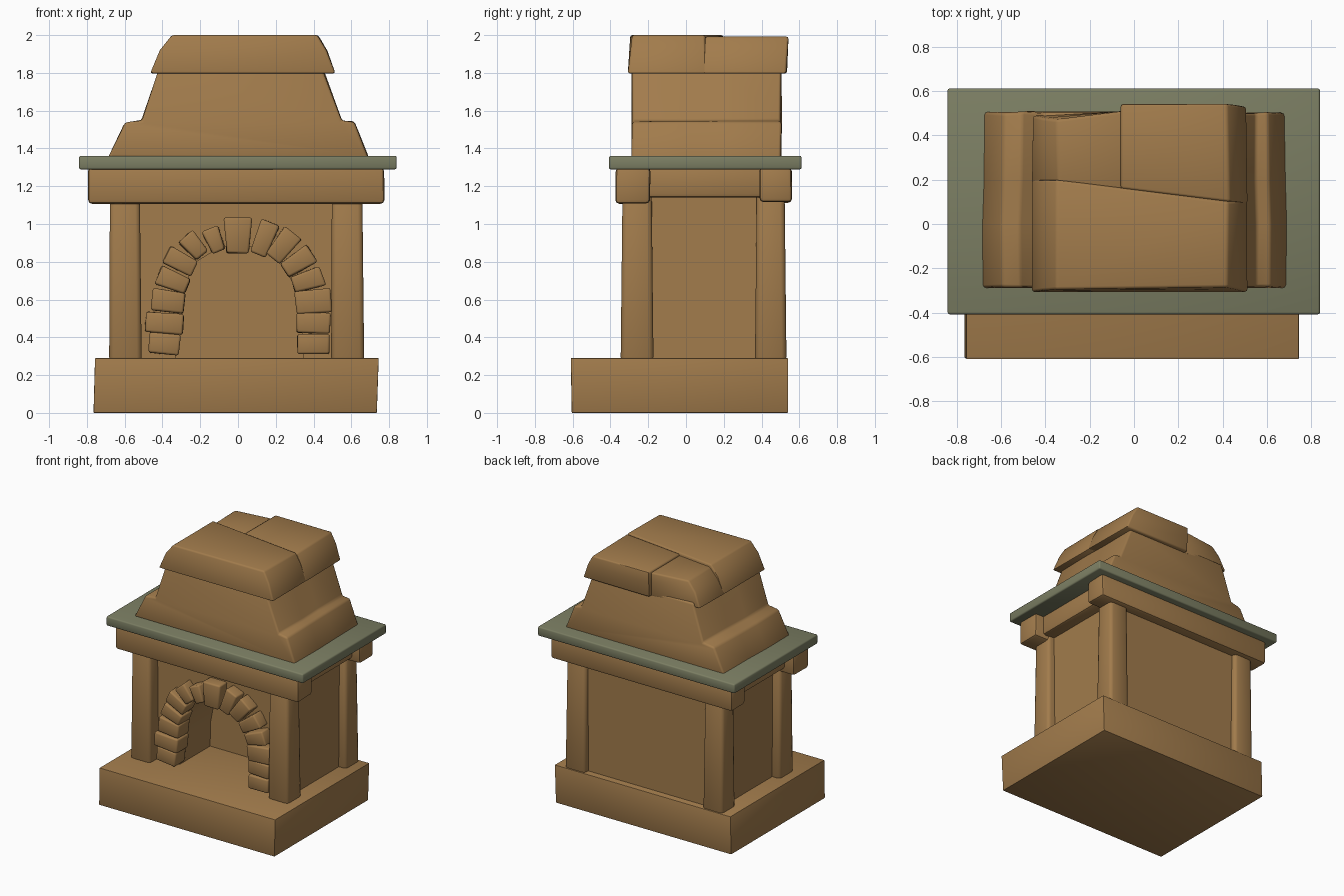
import bpy, bmesh, math, random
from mathutils import Vector

random.seed(4)


def material(name, rgb):
    m = bpy.data.materials.new(name)
    m.diffuse_color = (*rgb, 1)
    return m


BROWN = material("brown_stone", (0.36, 0.20, 0.072))
GREEN = material("grey_green_slab", (0.20, 0.21, 0.125))


def finish(name, bm, mat, bevel=0.0, segments=2, angle=40):
    bmesh.ops.recalc_face_normals(bm, faces=bm.faces)
    if bevel:
        edges = [e for e in bm.edges if e.calc_face_angle(0) > math.radians(25)]
        bmesh.ops.bevel(bm, geom=edges, offset=bevel, segments=segments,
                        profile=0.5, affect='EDGES', clamp_overlap=True)
    me = bpy.data.meshes.new(name)
    bm.to_mesh(me)
    bm.free()
    me.materials.append(mat)
    me.shade_smooth()
    me.set_sharp_from_angle(angle=math.radians(angle))
    ob = bpy.data.objects.new(name, me)
    bpy.context.collection.objects.link(ob)
    return ob


def loft(name, rings, mat, bevel=0.0, jitter=0.0, **kw):
    """Solid through a list of matching closed rings of 3D points."""
    bm = bmesh.new()
    loops = []
    for ring in rings:
        loops.append([bm.verts.new([c + random.uniform(-jitter, jitter) for c in p])
                      for p in ring])
    n = len(loops[0])
    for a, b in zip(loops, loops[1:]):
        for i in range(n):
            j = (i + 1) % n
            bm.faces.new((a[i], a[j], b[j], b[i]))
    bm.faces.new(loops[0])
    bm.faces.new(loops[-1])
    return finish(name, bm, mat, bevel, **kw)


def rect(x0, x1, y0, y1, z):
    return [(x0, y0, z), (x1, y0, z), (x1, y1, z), (x0, y1, z)]


def box(name, x0, x1, y0, y1, z0, z1, mat=BROWN, bevel=0.0, jitter=0.0, **kw):
    return loft(name, [rect(x0, x1, y0, y1, z0), rect(x0, x1, y0, y1, z1)],
                mat, bevel, jitter, **kw)


# Hearth base, slightly wider at the top
loft("hearth_base", [rect(-0.765, 0.735, -0.605, 0.54, 0.0),
                     rect(-0.757, 0.745, -0.61, 0.54, 0.29)], BROWN, 0.004)

# Firebox body: arched front part, then a solid back part
arch = [(-0.33, 0.27), (-0.325, 0.48), (-0.29, 0.66), (-0.22, 0.80), (-0.09, 0.88),
        (0.09, 0.88), (0.22, 0.81), (0.30, 0.67), (0.335, 0.48), (0.345, 0.27)]
outline = [(-0.615, 0.27)] + arch + [(0.605, 0.27), (0.605, 1.2), (-0.615, 1.2)]
loft("firebox_front", [[(x, y, z) for x, z in outline] for y in (-0.24, 0.13)], BROWN)
box("firebox_back", -0.615, 0.605, 0.13, 0.487, 0.27, 1.2)

# Corner posts, slightly tapered
for side, sx0, sx1 in (("left", -0.682, -0.51), ("right", 0.493, 0.668)):
    for end, y0, y1 in (("front", -0.346, -0.172), ("back", 0.365, 0.532)):
        loft(f"{end}_{side}_post",
             [rect(sx0, sx1, y0, y1, 0.27),
              rect(sx0 + 0.004, sx1 - 0.01, y0 + 0.01, y1 - 0.01, 1.18)],
             BROWN, 0.025, angle=60)

# Beams on the posts: long front and back beams, recessed side beams
box("front_beam", -0.793, 0.773, -0.372, -0.19, 1.109, 1.30, bevel=0.02, jitter=0.003)
box("back_beam", -0.783, 0.768, 0.39, 0.56, 1.114, 1.30, bevel=0.02, jitter=0.003)
box("left_beam", -0.71, -0.50, -0.25, 0.45, 1.14, 1.30, bevel=0.02)
box("right_beam", 0.49, 0.70, -0.25, 0.45, 1.14, 1.30, bevel=0.02)

# Mantel slab
box("mantel_slab", -0.842, 0.84, -0.408, 0.612, 1.289, 1.361, GREEN, 0.01, angle=60)

# Arch stones: centre x, centre z, radial angle, width along the arch, length
stones = [(-0.39, 0.365, 175, 0.11, 0.165), (-0.39, 0.475, 176, 0.112, 0.20),
          (-0.37, 0.59, 173, 0.118, 0.17), (-0.345, 0.70, 157, 0.108, 0.17),
          (-0.305, 0.80, 152, 0.105, 0.165), (-0.235, 0.885, 131, 0.10, 0.135),
          (-0.125, 0.915, 112, 0.092, 0.125), (0.0, 0.938, 90, 0.15, 0.185),
          (0.14, 0.925, 68, 0.105, 0.185), (0.24, 0.885, 52, 0.112, 0.175),
          (0.32, 0.80, 33, 0.108, 0.175), (0.37, 0.70, 17, 0.108, 0.165),
          (0.40, 0.59, 5, 0.122, 0.19), (0.40, 0.475, -1, 0.112, 0.18),
          (0.40, 0.365, 0, 0.11, 0.17)]
for i, (cx, cz, ang, w, length) in enumerate(stones):
    a = math.radians(ang)
    u, v = Vector((math.cos(a), 0, math.sin(a))), Vector((-math.sin(a), 0, math.cos(a)))
    centre = Vector((cx, 0, cz))
    taper = 0.8 if 2 < i < 12 else 0.95
    rings = []
    for r, s in ((-0.5, taper), (0.5, 1.0)):
        rings.append([centre + u * r * length + v * k * w * s * 0.5 + Vector((0, y, 0))
                      for k, y in ((-1, -0.328), (1, -0.328), (1, -0.19), (-1, -0.19))])
    loft(f"arch_stone_{i + 1}", rings, BROWN, 0.012, 0.004, angle=60)

# Chimney hood: stepped profile swept from front to back with uneven sections
hood = [(-0.695, 1.35), (-0.603, 1.535), (-0.513, 1.55), (-0.42, 1.83),
        (0.45, 1.83), (0.555, 1.55), (0.62, 1.54), (0.695, 1.35)]
sections = [(-0.287, 0.99), (0.0, 1.0), (0.2, 0.988), (0.504, 0.982)]
loft("chimney_hood", [[(x * s, y, z) for x, z in hood] for y, s in sections],
     BROWN, 0.014, 0.004, angle=45)

# Cap stones: bottom corners, top corners, top height
caps = {
    "cap_front": ([(-0.465, -0.308), (0.516, -0.308), (0.513, 0.11), (-0.465, 0.20)],
                  [(-0.35, -0.295), (0.42, -0.285), (0.425, 0.10), (-0.35, 0.20)], 2.0),
    "cap_back_right": ([(-0.06, 0.15), (0.516, 0.09), (0.51, 0.53), (-0.06, 0.535)],
                       [(-0.06, 0.16), (0.43, 0.10), (0.42, 0.543), (-0.06, 0.543)], 1.992),
    "cap_back_left": ([(-0.465, 0.18), (-0.05, 0.14), (-0.05, 0.51), (-0.46, 0.49)],
                      [(-0.34, 0.18), (-0.05, 0.15), (-0.05, 0.51), (-0.35, 0.47)], 1.978),
}
for name, (low, high, top) in caps.items():
    mid = [(l[0] * 0.4 + h[0] * 0.6 + (0.01 if h[0] > 0.2 else -0.018 if h[0] < -0.2 else 0),
            l[1] * 0.4 + h[1] * 0.6) for l, h in zip(low, high)]
    loft(name, [[(x, y, 1.797) for x, y in low],
                [(x, y, 1.80 + (top - 1.80) * 0.6) for x, y in mid],
                [(x, y, top) for x, y in high]], BROWN, 0.012, angle=45)
